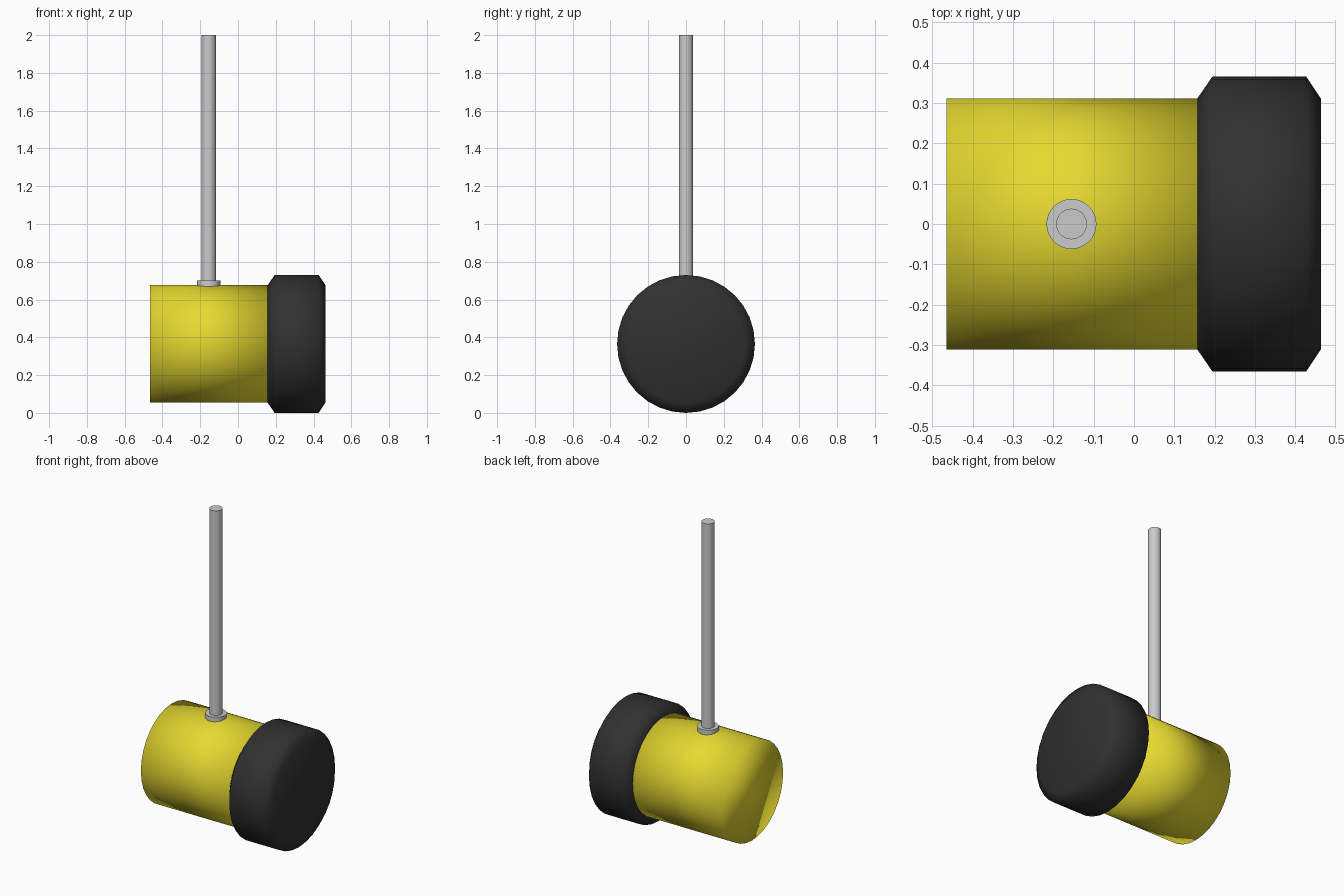
import bpy, bmesh
from math import radians
from mathutils import Matrix

if "Cube" in bpy.data.objects:
    bpy.data.objects.remove(bpy.data.objects["Cube"])


def lathe(name, profile, matrix, sides=32, color=None, auto_angle=None):
    """Closed solid of revolution; profile is (radius, height) from bottom to top."""
    bm = bmesh.new()
    spin = [Matrix.Rotation(radians(360 * i / sides), 4, 'Z') for i in range(sides)]
    rings = [[bm.verts.new(m @ Matrix.Translation((r, 0, h)).translation) for m in spin]
             for r, h in profile]
    for a, b in zip(rings, rings[1:]):
        for i in range(sides):
            j = (i + 1) % sides
            bm.faces.new((a[i], a[j], b[j], b[i]))
    bm.faces.new(rings[0][::-1])
    bm.faces.new(rings[-1])
    for f in bm.faces:
        f.smooth = True
    bm.transform(matrix)
    bmesh.ops.recalc_face_normals(bm, faces=bm.faces)
    mesh = bpy.data.meshes.new(name)
    bm.to_mesh(mesh)
    bm.free()
    obj = bpy.data.objects.new(name, mesh)
    bpy.context.collection.objects.link(obj)
    if color:
        mat = bpy.data.materials.new(name + "_color")
        mat.diffuse_color = (*color, 1)
        mat.use_nodes = True
        mat.node_tree.nodes["Principled BSDF"].inputs["Base Color"].default_value = mat.diffuse_color
        mesh.materials.append(mat)
    if auto_angle:
        mesh.set_sharp_from_angle(angle=radians(auto_angle))
    return obj


AXIS_Z = 0.365
along_x = Matrix.Translation((0, 0, AXIS_Z)) @ Matrix.Rotation(radians(90), 4, 'Y')
upright = Matrix.Translation((-0.155, 0, 0))

# Yellow drum body, fully smooth shaded
lathe("body", [(0.311, -0.465), (0.311, 0.157)], along_x, color=(0.8, 0.7, 0.03))

# Black chamfered end cap
lathe("end_cap", [(0.311, 0.157), (0.365, 0.194), (0.365, 0.427), (0.311, 0.463)],
      along_x, color=(0.03, 0.03, 0.03))

# Hanging rod and its collar
lathe("collar", [(0.062, 0.655), (0.062, 0.70)], upright, auto_angle=30)
lathe("rod", [(0.038, 0.66), (0.038, 2.0)], upright, auto_angle=30)
